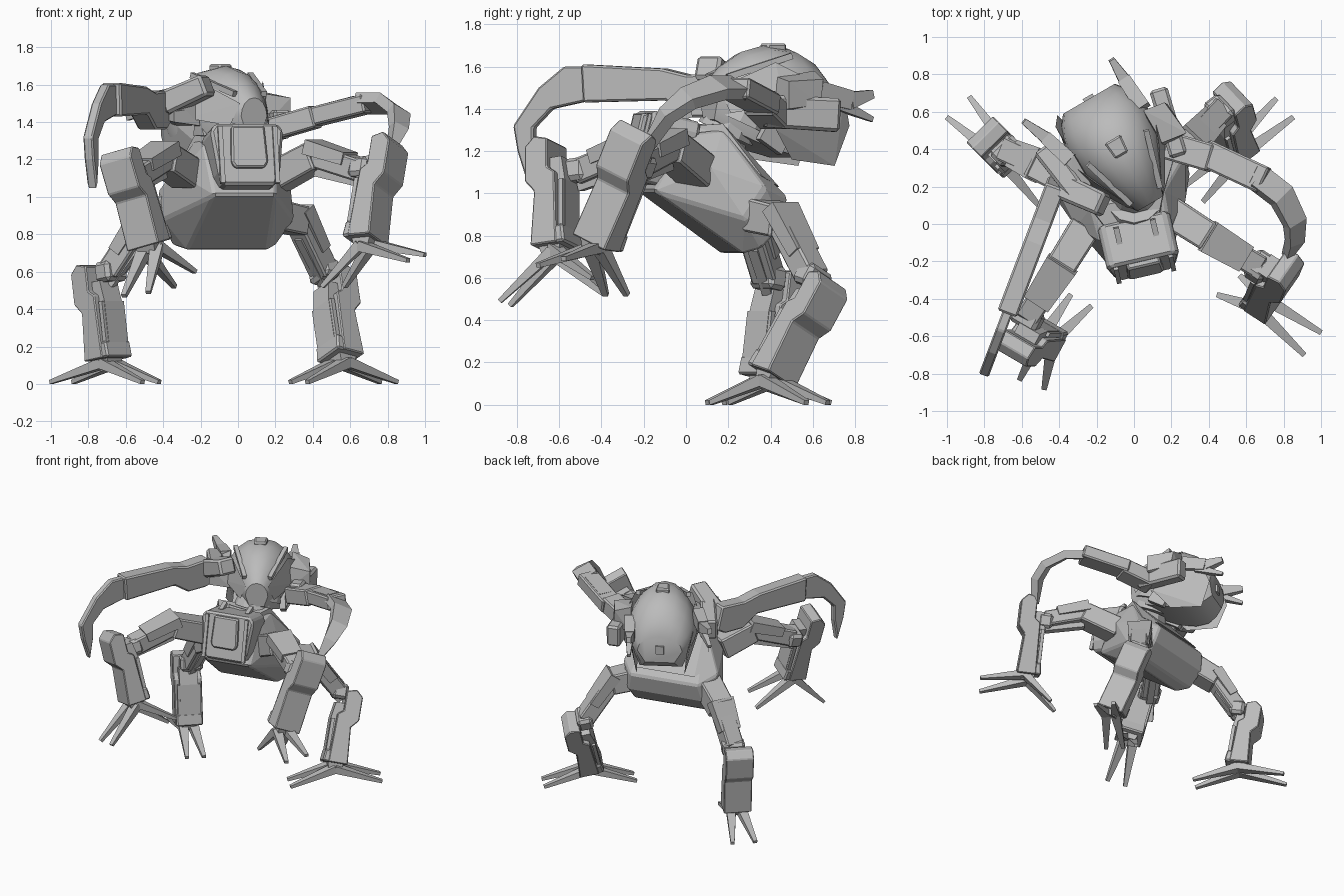
import bpy, bmesh, math
from mathutils import Vector as V, Matrix

cube = bpy.data.objects.get("Cube")
if cube:
    bpy.data.objects.remove(cube)

grey = bpy.data.materials.new("armour_grey")
grey.use_nodes = True
grey.diffuse_color = (0.5, 0.5, 0.5, 1)
grey.node_tree.nodes["Principled BSDF"].inputs["Base Color"].default_value = (0.5, 0.5, 0.5, 1)
UP = V((0, 0, 1))


def finish(name, bm, bevel=0, smooth=False):
    bmesh.ops.recalc_face_normals(bm, faces=bm.faces)
    mesh = bpy.data.meshes.new(name)
    bm.to_mesh(mesh)
    bm.free()
    mesh.materials.append(grey)
    ob = bpy.data.objects.new(name, mesh)
    bpy.context.collection.objects.link(ob)
    if bevel:
        mod = ob.modifiers.new("edge", "BEVEL")
        mod.width, mod.segments = bevel, 1
    if smooth:
        bpy.context.view_layer.objects.active = ob
        ob.select_set(True)
        bpy.ops.object.shade_smooth_by_angle(angle=math.radians(35))
        ob.select_set(False)
    return ob


def loft(name, rings, bevel=0, smooth=False):
    """Skin a list of equal rings and cap the ends."""
    bm = bmesh.new()
    vs = [[bm.verts.new(p) for p in ring] for ring in rings]
    n = len(vs[0])
    for a, b in zip(vs, vs[1:]):
        for i in range(n):
            bm.faces.new((a[i], a[(i + 1) % n], b[(i + 1) % n], b[i]))
    bm.faces.new(vs[0])
    bm.faces.new(vs[-1])
    return finish(name, bm, bevel, smooth)


def prism(name, origin, u, v, thick, profile, bevel=0):
    """Extrude a flat profile equally to both sides of its plane."""
    origin, u, v = V(origin), V(u), V(v)
    w = u.cross(v).normalized() * thick / 2
    pts = [origin + u * a + v * b for a, b in profile]
    return loft(name, [[p - w for p in pts], [p + w for p in pts]], bevel)


def beam(name, a, b, width, height, taper=1.0, up=UP, bevel=0):
    """Tapered box between two points; height runs towards up."""
    a, b = V(a), V(b)
    side = (b - a).cross(V(up)).normalized()
    top = side.cross(b - a).normalized()
    rings = [[p + side * sx * width * k / 2 + top * sz * height * k / 2
              for sx, sz in ((-1, -1), (1, -1), (1, 1), (-1, 1))] for p, k in ((a, 1), (b, taper))]
    return loft(name, rings, bevel)


def hull(name, pts, bevel=0):
    bm = bmesh.new()
    for p in pts:
        bm.verts.new(p)
    out = bmesh.ops.convex_hull(bm, input=bm.verts)
    bmesh.ops.delete(bm, geom=list(set(out["geom_interior"])), context="VERTS")
    bmesh.ops.dissolve_limit(bm, angle_limit=0.05, verts=bm.verts, edges=bm.edges)
    return finish(name, bm, bevel)


# Tilted abdomen with its sloping rear deck, yawed like the front block
turn = Matrix.Rotation(math.radians(13), 3, "Z")
pivot = V((-.03, .1, 0))


def body(pts):
    return [pivot + turn @ V((s * x, y, z)) for x, y, z in pts for s in (-1, 1)]


hull("abdomen", body([(.22, .12, .715), (.28, .2, .74), (.29, .3, .85), (.26, .33, .98), (.36, .2, 1.03),
                      (.17, -.3, 1.01), (.19, -.15, 1.28), (.2, .03, 1.3), (.36, .1, .88), (.3, -.05, 1.12)]), .012)
hull("abdomen_deck", body([(.22, .3, 1.03), (.3, .2, 1.08), (.2, .03, 1.33), (.14, -.1, 1.32), (.15, .15, 1.1)]))

# Front block, pitched
yaw = turn @ Matrix.Rotation(math.radians(-14), 3, "X")
fx, fy, fz = (yaw @ V(a) for a in ((1, 0, 0), (0, 1, 0), (0, 0, 1)))
nose = V((.03, -.12, 1.2))
block = [(-.17, -.1), (-.14, -.17), (.14, -.17), (.17, -.1), (.2, .13), (.17, .17), (-.17, .17), (-.2, .13)]
prism("front_block", nose, fx, fz, .24, block, .015)
prism("front_plate", nose - fy * .13, fx, fz, .04,
      [(-.1, -.05), (-.08, -.08), (.08, -.08), (.1, -.05), (.09, .15), (-.09, .15)], .01)
for s in (-1, 1):
    c = nose + fx * s * .15 - fy * .12
    beam("front_rail", c - fz * .16, c + fz * .15, .025, .03, up=fy)
    beam("front_hook", nose + fx * s * .1 + fz * .16, nose + fx * s * .1 + fz * .2 + fy * .08, .03, .03)

# Waist, a stack of tilted discs
for i, r in enumerate((.17, .14, .16)):
    c = V((0, .13 + i * .07, 1.26 + i * .055))
    bm = bmesh.new()
    bmesh.ops.create_cone(bm, cap_ends=True, segments=12, radius1=r, radius2=r * .9, depth=.07,
                          matrix=Matrix.Translation(c) @ Matrix.Rotation(math.radians(-25), 4, "X"))
    finish("waist_disc", bm)

# Domed torso, turned off the body axis
F = V((.5, -.86, 0)).normalized()
S = V((-F.y, F.x, 0))
core = V((-.09, .41, 0))


def torso(s, x, z):
    return core + F * s + S * x + UP * z


rings = []
for s, w, lo, hi in ((-.3, .16, 1.25, 1.45), (-.25, .2, 1.2, 1.55), (-.18, .235, 1.17, 1.63), (-.08, .25, 1.17, 1.685),
                     (.05, .23, 1.2, 1.7), (.17, .18, 1.25, 1.67), (.27, .13, 1.3, 1.61), (.35, .08, 1.35, 1.53)):
    belt = lo + (hi - lo) * .45
    arc = [torso(s, w * math.cos(t * math.pi / 8), belt + (hi - belt) * math.sin(t * math.pi / 8)) for t in range(9)]
    rings.append(arc + [torso(s, -w * .65, lo), torso(s, w * .65, lo)])
loft("torso_shell", rings, smooth=True)
prism("torso_hatch", torso(.0, 0, 1.685), F, S, .05, [(-.05, -.05), (.05, -.04), (.05, .04), (-.05, .05)], .01)
prism("rear_port", torso(-.3, 0, 1.35), S, UP, .03, [(-.03, -.03), (.03, -.03), (.03, .03), (-.03, .03)])
prism("chin", torso(.24, 0, 1.33), F, UP, .16, [(-.12, -.07), (.06, .0), (.1, .08), (-.1, .08)], .01)

# Torso plates on both flanks
for s in (-1, 1):
    hull("cheek_plate", [torso(a, s * b, c) for a, b, c in
                         ((.34, .08, 1.5), (.1, .2, 1.62), (-.05, .26, 1.54), (.08, .25, 1.42), (.3, .12, 1.38))])
    hull("flank_plate", [torso(a, s * b, c) for a, b, c in
                         ((.1, .22, 1.42), (-.26, .23, 1.46), (-.31, .19, 1.32), (-.24, .17, 1.13),
                          (.0, .18, 1.16), (.12, .24, 1.3))])
    beam("brow_strip", torso(.3, s * .09, 1.55), torso(.0, s * .18, 1.65), .03, .03)
    hull("shoulder_joint", [torso(a, s * b, c) for a, b, c in
                            ((.12, .2, 1.38), (.12, .36, 1.4), (.12, .36, 1.53), (.1, .22, 1.55),
                             (-.1, .22, 1.38), (-.06, .35, 1.42), (-.08, .34, 1.54), (-.1, .22, 1.58))])
    beam("skirt_plate", torso(.12, s * .17, 1.22), torso(.02, s * .16, 1.38), .14, .04, up=S)

# Shoulder guards and forked rear horns
beam("shoulder_guard_left", (.13, .72, 1.37), (.24, .36, 1.39), .1, .16, .95, bevel=.015)
beam("shoulder_guard_right", (-.48, .4, 1.46), (-.3, .16, 1.52), .12, .16, .9, bevel=.015)
beam("collar_right", (-.38, .2, 1.5), (-.16, .1, 1.6), .14, .13, .9, bevel=.015)
for a, m, b in (((.05, .62, 1.48), (-.05, .77, 1.44), (-.12, .88, 1.47)),
                ((-.34, .34, 1.53), (-.47, .46, 1.51), (-.59, .55, 1.54))):
    beam("horn_base", a, m, .08, .1, .9)
    beam("horn_tip", m, b, .065, .08, .5)
    beam("horn_prong", V(a).lerp(V(m), .6) - UP * .03, V(b) - UP * .12, .06, .06, .4)

# Right arm: forearm and hooked blade share one upright plane
plane_u, elbow = V((.38, 1, 0)), V((-.496, 0, 0))
prism("right_forearm", elbow, plane_u, UP, .11,
      [(-.48, 1.61), (-.1, 1.59), (.02, 1.56), (.2, 1.57), (.24, 1.4), (.18, 1.36), (.03, 1.36), (-.08, 1.44),
       (-.47, 1.43)], .01)
prism("right_blade", elbow, plane_u, UP, .055,
      [(-.44, 1.6), (-.57, 1.6), (-.69, 1.5), (-.81, 1.32), (-.79, 1.2), (-.74, 1.04), (-.715, 1.2),
       (-.715, 1.31), (-.63, 1.4), (-.45, 1.44)], .008)

# Left arm: stepped forearm and swept blade
beam("left_upper_arm", (.18, .42, 1.36), (.42, .35, 1.43), .15, .12, bevel=.01)
beam("left_forearm", (.38, .38, 1.42), (.7, .23, 1.5), .15, .1, bevel=.01)
beam("left_forearm_panel", (.45, .35, 1.475), (.64, .26, 1.525), .1, .03)
path = [(.66, .25, 1.5, .07), (.79, .15, 1.5, .07), (.86, .01, 1.45, .06), (.86, -.09, 1.37, .045), (.81, -.18, 1.22, .01)]
flat = V((.3, .25, .75)).normalized()
blade = []
for i, (x, y, z, r) in enumerate(path):
    p = V((x, y, z))
    run = V(path[min(i + 1, 4)][:3]) - V(path[max(i - 1, 0)][:3])
    out = flat.cross(run).normalized()
    thin = run.cross(out).normalized() * .03
    blade.append([p + out * r - thin, p + out * r + thin, p - out * r + thin, p - out * r - thin])
loft("left_blade", blade)


def leg(name, hip, apex, knee, top, ankle, tips):
    """Arched thigh, spurred shin and four splayed toes."""
    hip, apex, knee, top, ankle = (V(p) for p in (hip, apex, knee, top, ankle))
    beam(name + "_hip", hip, apex, .17, .16, .95, bevel=.01)
    beam(name + "_thigh", apex, knee, .13, .12, bevel=.01)
    beam(name + "_thigh_plate", apex.lerp(knee, -.1) + UP * .04, apex.lerp(knee, .7) + UP * .04, .18, .08, .85)
    beam(name + "_piston", apex - UP * .09, knee - UP * .07, .05, .04)
    t = (top - ankle).normalized()
    out = V(tips[0]) + V(tips[1]) - V(tips[2]) - V(tips[3])
    out.z = 0
    out = (out - t * out.dot(t)).normalized()
    side = out.cross(t)
    k = (top - ankle).length
    prism(name + "_shin", ankle, out, t, .2,
          [(-.06, -.03), (.08, -.03), (.06, k * .5), (.11, k * .62), (.11, k * .98), (.06, k * 1.08), (-.01, k * 1.04),
           (-.01, k * .74), (-.05, k * .68)], .006)
    prism(name + "_shin_frame", ankle, out, t, .13, [(-.09, .03), (0, .03), (0, k * .85), (-.07, k * .85), (-.09, k * .6)])
    for s in (-1, 1):
        c = ankle - out * .075 + side * s * .07
        beam(name + "_strut", c + t * .04, c + t * k * .6, .025, .025, up=out)
    beam(name + "_knee", knee - side * .08, knee + side * .08, .11, .11, up=t, bevel=.02)
    prism(name + "_ankle", ankle, out, t, .19, [(-.1, -.03), (.05, -.03), (.05, .04), (-.09, .06)], .01)
    beam(name + "_foot", ankle, ankle - t * .07, .13, .13, .7, up=out)
    for i, p in enumerate(tips):
        tip = V(p)
        across = (tip - V(tips[i ^ 1])).normalized()
        beam(name + "_toe", ankle - t * .05 + across * .035, tip, .07, .055, .4)


leg("front_left_leg", (.2, .06, 1.1), (.42, -.08, 1.22), (.67, -.23, 1.14), (.77, -.22, 1.27), (.69, -.41, .79),
    [(1.0, -.58, .69), (.91, -.7, .66), (.45, -.38, .52), (.57, -.28, .52)])
leg("front_right_leg", (-.27, -.03, 1.12), (-.4, -.24, 1.21), (-.57, -.5, 1.1), (-.61, -.62, 1.22), (-.48, -.62, .77),
    [(-.48, -.88, .49), (-.61, -.83, .47), (-.23, -.44, .6), (-.34, -.38, .52)])
leg("rear_left_leg", (.2, .33, .9), (.33, .46, .87), (.46, .6, .6), (.49, .64, .57), (.55, .42, .16),
    [(.85, .57, .01), (.76, .67, .01), (.37, .12, .01), (.28, .21, .01)])
leg("rear_right_leg", (-.33, .22, .95), (-.53, .32, .83), (-.68, .39, .6), (-.75, .43, .61), (-.7, .38, .16),
    [(-1.0, .57, .01), (-.88, .68, .01), (-.42, .18, .01), (-.51, .1, .01)])
